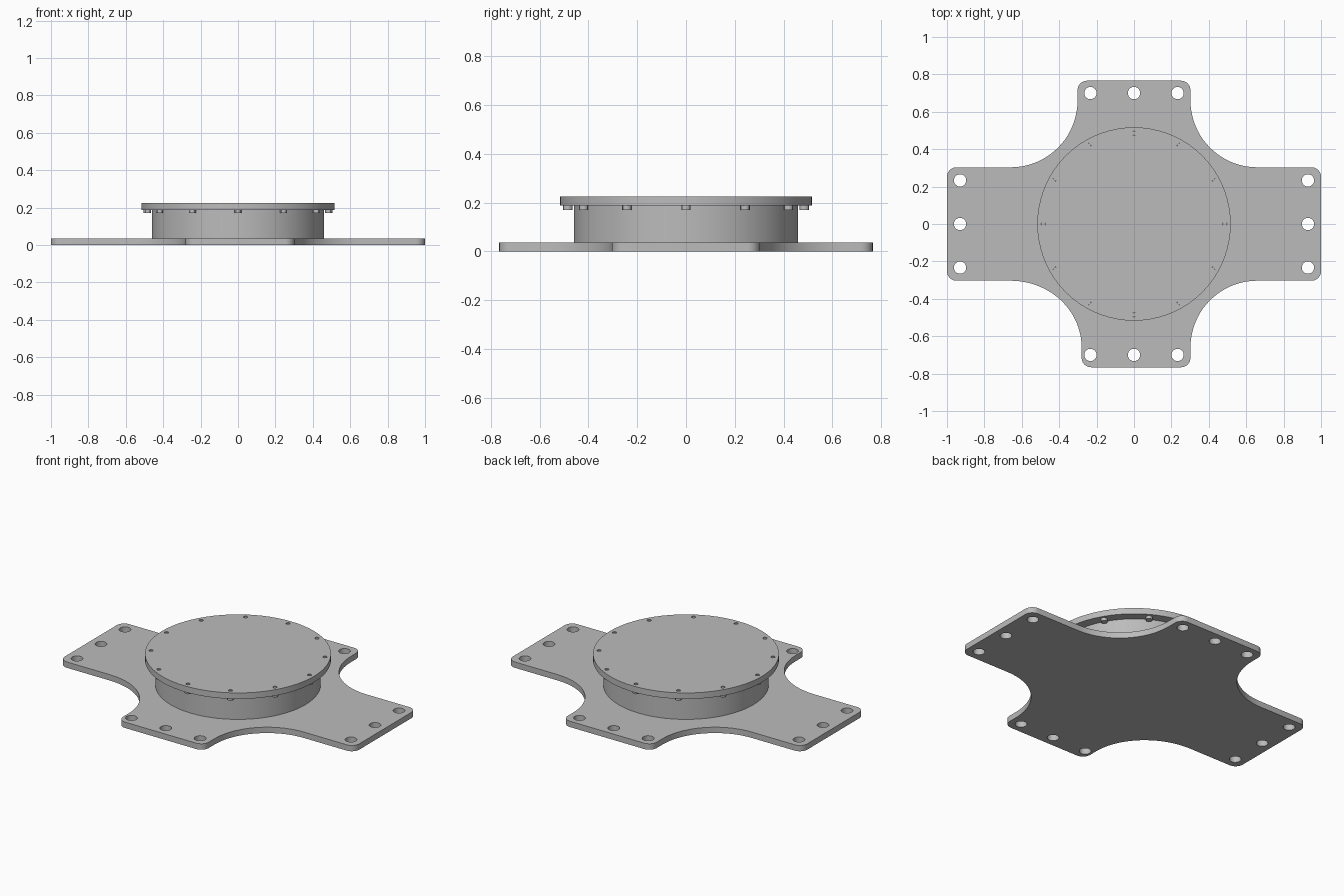
import bpy
import bmesh
from math import cos, sin, pi, radians

cube = bpy.data.objects.get("Cube")
if cube:
    bpy.data.objects.remove(cube, do_unlink=True)

grey = bpy.data.materials.new("plain grey")
grey.use_nodes = True
GREY = (0.5, 0.5, 0.5, 1)
grey.diffuse_color = GREY
grey.node_tree.nodes["Principled BSDF"].inputs["Base Color"].default_value = GREY

PLATE_TOP, LID_LOW, LID_TOP = 0.036, 0.188, 0.225


def arc(cx, cy, rx, ry, start, end, steps):
    angles = [radians(start + (end - start) * i / steps) for i in range(steps + 1)]
    return [(cx + rx * cos(a), cy + ry * sin(a)) for a in angles]


def circle(cx, cy, r, steps):
    return arc(cx, cy, r, r, 0, 360, steps)[:-1]


def finish(ob):
    ob.data.materials.clear()
    ob.data.materials.append(grey)
    bpy.ops.object.select_all(action='DESELECT')
    ob.select_set(True)
    bpy.context.view_layer.objects.active = ob
    bpy.ops.object.shade_smooth_by_angle(angle=radians(30))
    return ob


def slab(name, outlines, low, high):
    """Filled outline with holes, extruded from low to high."""
    curve = bpy.data.curves.new(name, 'CURVE')
    curve.dimensions = '2D'
    curve.fill_mode = 'BOTH'
    curve.extrude = (high - low) / 2
    for points in outlines:
        spline = curve.splines.new('POLY')
        spline.points.add(len(points) - 1)
        for p, (x, y) in zip(spline.points, points):
            p.co = (x, y, 0, 1)
        spline.use_cyclic_u = True
    helper = bpy.data.objects.new(name + "_outline", curve)
    bpy.context.collection.objects.link(helper)
    bpy.context.view_layer.update()
    mesh = bpy.data.meshes.new_from_object(
        helper.evaluated_get(bpy.context.evaluated_depsgraph_get()))
    bpy.data.objects.remove(helper, do_unlink=True)
    bm = bmesh.new()
    bm.from_mesh(mesh)
    bmesh.ops.remove_doubles(bm, verts=bm.verts, dist=0.0001)
    bmesh.ops.translate(bm, verts=bm.verts, vec=(0, 0, (low + high) / 2))
    bmesh.ops.recalc_face_normals(bm, faces=bm.faces)
    bm.to_mesh(mesh)
    bm.free()
    ob = bpy.data.objects.new(name, mesh)
    bpy.context.collection.objects.link(ob)
    return finish(ob)


def cylinder(name, x, y, r, low, high, sides):
    bpy.ops.mesh.primitive_cylinder_add(
        vertices=sides, radius=r, depth=high - low, location=(x, y, (low + high) / 2))
    ob = bpy.context.object
    ob.name = name
    return finish(ob)


def quadrant(sx, sy, half):
    """One corner of the cross: arm end, concave fillet, arm end."""
    c, end_y, side, mid = 0.05, 0.766, 0.303, 0.66
    pts = arc(1 - c, side - c, c, c, 0, 90, 6)
    pts += arc(mid, mid, mid - half, mid - side, 270, 180, 20)
    pts += arc(half - c, end_y - c, c, c, 0, 90, 6)
    pts = [(sx * x, sy * y) for x, y in pts]
    return pts if sx * sy > 0 else pts[::-1]


# Cross-shaped base plate with three mounting holes at each arm end
outline = (quadrant(1, 1, 0.302) + quadrant(-1, 1, 0.302)
           + quadrant(-1, -1, 0.28) + quadrant(1, -1, 0.302))
holes = []
for side in (-1, 1):
    for offset in (-0.233, 0, 0.233):
        holes.append(circle(side * 0.93, offset, 0.033, 24))
        holes.append(circle(offset, side * 0.7, 0.033, 24))
slab("base_plate", [outline] + holes, 0, PLATE_TOP)

# Round drum body
cylinder("drum", 0, 0, 0.46, PLATE_TOP, LID_LOW, 72)

# Lid with a ring of screw holes
ring = [(0.485 * cos(i * pi / 6), 0.485 * sin(i * pi / 6)) for i in range(12)]
slab("lid", [circle(0, 0, 0.517, 72)] + [circle(x, y, 0.012, 12) for x, y in ring],
     LID_LOW, LID_TOP)

# Screws sunk into the lid, with nuts underneath
for i, (x, y) in enumerate(ring):
    cylinder(f"screw_{i + 1}", x, y, 0.0115, LID_LOW, LID_TOP - 0.006, 12)
    cylinder(f"nut_{i + 1}", x, y, 0.019, LID_LOW - 0.018, LID_LOW, 12)
